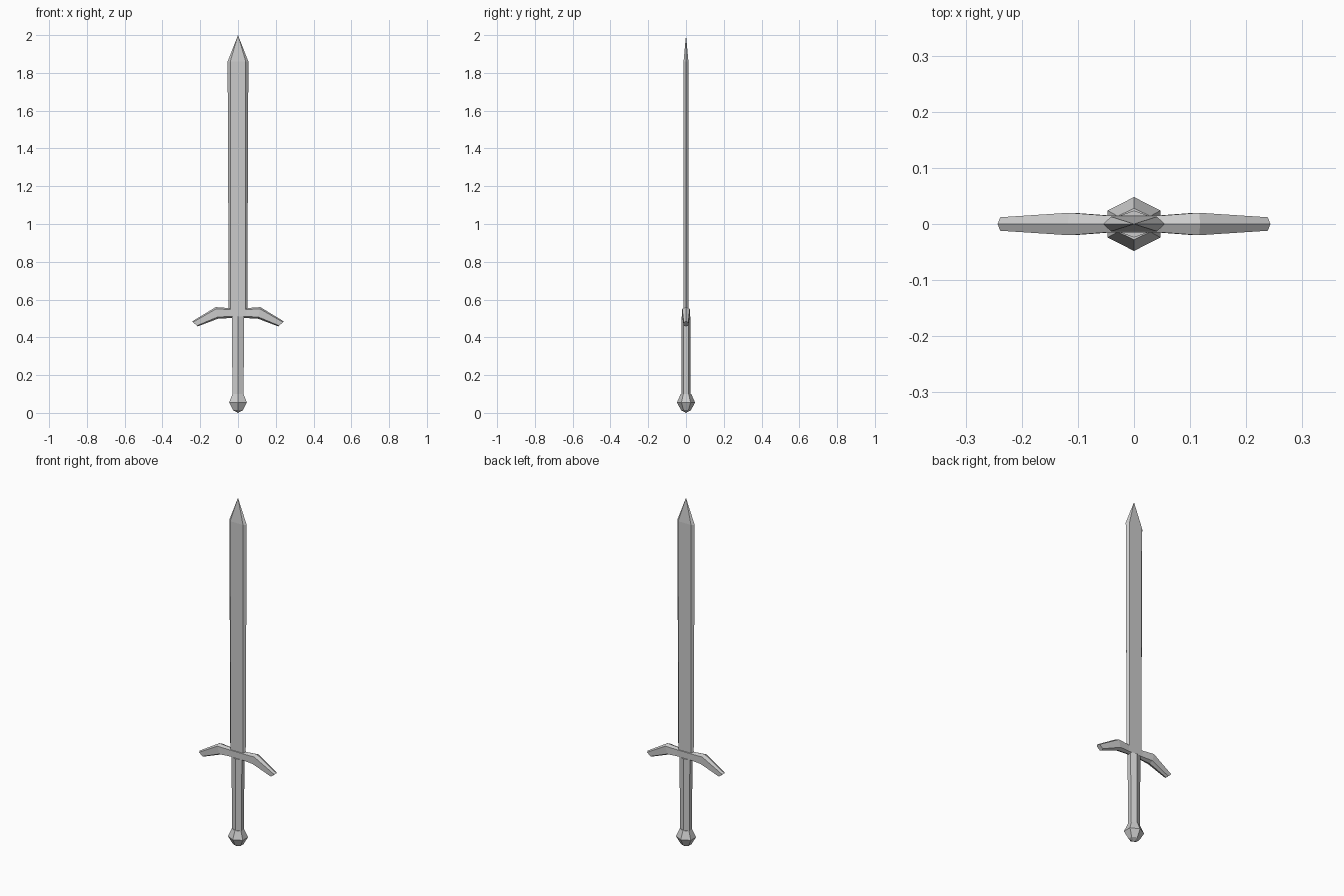
import bpy, bmesh
from mathutils import Vector

if "Cube" in bpy.data.objects:
    bpy.data.objects.remove(bpy.data.objects["Cube"])


def loft(name, rings, cap_start=True, cap_end=True):
    """Skin rings of points; a one-point ring makes a sharp tip."""
    bm = bmesh.new()
    vr = [[bm.verts.new(Vector(p)) for p in r] for r in rings]
    for a, b in zip(vr, vr[1:]):
        n = max(len(a), len(b))
        for i in range(n):
            j = (i + 1) % n
            if len(a) == 1:
                bm.faces.new((a[0], b[j], b[i]))
            elif len(b) == 1:
                bm.faces.new((a[i], a[j], b[0]))
            else:
                bm.faces.new((a[i], a[j], b[j], b[i]))
    for r, cap in ((vr[0], cap_start), (vr[-1], cap_end)):
        if cap and len(r) > 2:
            bm.faces.new(r)
    bmesh.ops.recalc_face_normals(bm, faces=bm.faces)
    me = bpy.data.meshes.new(name)
    bm.to_mesh(me)
    bm.free()
    ob = bpy.data.objects.new(name, me)
    bpy.context.collection.objects.link(ob)
    return ob


def blade_ring(w, flat, t, z):
    return [(w, 0, z), (flat, t, z), (-flat, t, z),
            (-w, 0, z), (-flat, -t, z), (flat, -t, z)]


def hex_ring(hx, hy, z):
    """Six sides with corners on the front and back."""
    return [(0, hy, z), (-hx, hy / 2, z), (-hx, -hy / 2, z),
            (0, -hy, z), (hx, -hy / 2, z), (hx, hy / 2, z)]


def guard_ring(top, bottom, hw):
    """Six-sided section between a top and a bottom ridge in the xz plane."""
    t, b = Vector((top[0], 0, top[1])), Vector((bottom[0], 0, bottom[1]))
    y = Vector((0, hw, 0))
    u, l = t.lerp(b, 0.15), t.lerp(b, 0.85)
    return [t, u + y, l + y, b, l - y, u - y]


# Blade: bevelled edges, slightly wider towards the pointed tip
loft("blade", [blade_ring(0.049, 0.039, 0.012, 0.53),
               blade_ring(0.055, 0.041, 0.013, 1.86),
               [(0, 0, 2.0)]])

# Cross guard: drooping arms, mirrored about the centre
arm = [((0.05, 0.555), (0.04, 0.502), 0.015),
       ((0.118, 0.56), (0.105, 0.499), 0.02),
       ((0.243, 0.484), (0.213, 0.458), 0.012)]
mirrored = [((-t[0], t[1]), (-b[0], b[1]), w) for t, b, w in reversed(arm)]
loft("cross_guard", [guard_ring(*s) for s in mirrored + arm])

# Grip
loft("grip", [hex_ring(0.029, 0.024, 0.09), hex_ring(0.033, 0.024, 0.51)])

# Pommel
loft("pommel", [hex_ring(0.029, 0.028, 0.10), hex_ring(0.047, 0.048, 0.055),
                hex_ring(0.026, 0.026, 0.014), [(0, 0, 0)]])
